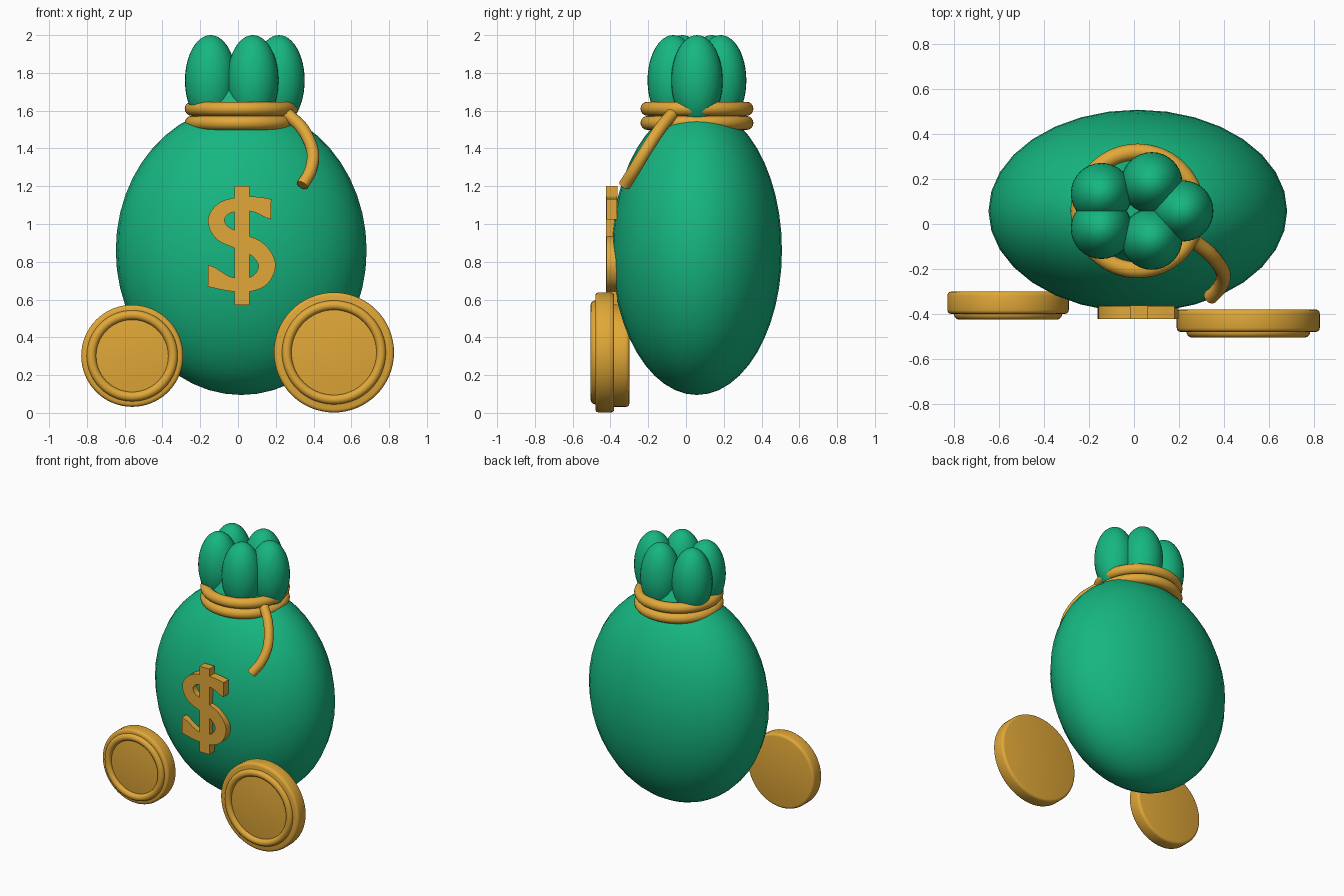
import bpy, bmesh
from math import pi, sin, cos, radians
from mathutils import Vector

if "Cube" in bpy.data.objects:
    bpy.data.objects.remove(bpy.data.objects["Cube"])

CX, CY = 0.017, 0.058          # axis of the bag


def material(name, rgb):
    m = bpy.data.materials.new(name)
    m.diffuse_color = (*rgb, 1)
    m.use_nodes = True
    m.node_tree.nodes["Principled BSDF"].inputs["Base Color"].default_value = m.diffuse_color
    return m


green = material("green_cloth", (0.008, 0.47, 0.22))
gold = material("gold", (0.75, 0.39, 0.04))


def finish(name, mat, angle=40):
    ob = bpy.context.object
    ob.name = ob.data.name = name
    ob.data.materials.clear()
    ob.data.materials.append(mat)
    bpy.ops.object.transform_apply(location=False, rotation=True, scale=True)
    bpy.ops.object.shade_smooth_by_angle(angle=radians(angle))
    return ob


def ellipsoid(name, loc, radii, mat):
    bpy.ops.mesh.primitive_uv_sphere_add(segments=32, ring_count=24, location=loc)
    bpy.context.object.scale = radii
    return finish(name, mat)


def torus(name, loc, major, minor, mat, rot=(0, 0, 0)):
    bpy.ops.mesh.primitive_torus_add(major_segments=64, minor_segments=16, location=loc,
                                     rotation=rot, major_radius=major, minor_radius=minor)
    return finish(name, mat, 60)


def bevel(width):
    ob = bpy.context.object
    mod = ob.modifiers.new("bevel", 'BEVEL')
    mod.width, mod.segments, mod.limit_method = width, 3, 'ANGLE'
    bpy.ops.object.modifier_apply(modifier=mod.name)


def smooth_path(points, steps=6):
    """Catmull-Rom samples through the points (any dimension)."""
    p = [Vector(q) for q in points]
    p = [2 * p[0] - p[1]] + p + [2 * p[-1] - p[-2]]
    out = []
    for a, b, c, d in zip(p, p[1:], p[2:], p[3:]):
        for i in range(steps):
            t = i / steps
            out.append(0.5 * (2 * b + (c - a) * t + (2 * a - 5 * b + 4 * c - d) * t ** 2
                              + (3 * b - a - 3 * c + d) * t ** 3))
    return out + [p[-2]]


# Bag body
ellipsoid("bag_body", (CX, CY, 0.86), (0.664, 0.45, 0.765), green)

# Gathered neck under the ruffle
bpy.ops.mesh.primitive_cone_add(vertices=48, radius1=0.265, radius2=0.155, depth=0.21,
                                location=(CX, CY, 1.655))
finish("bag_neck", green)

# Ruffle of five puffs
for i in range(5):
    a = 2 * pi * i / 5
    ellipsoid(f"ruffle_puff_{i + 1}", (CX + 0.2 * cos(a), CY + 0.132 * sin(a), 1.76),
              (0.136, 0.136, 0.24), green)

# Two loops of cord around the neck
for i, z in enumerate((1.535, 1.61)):
    torus(f"cord_loop_{i + 1}", (CX, CY, z), 0.262, 0.037, gold)

# Hanging cord end
path = smooth_path([(0.265, -0.075, 1.58), (0.345, -0.14, 1.50), (0.395, -0.215, 1.385),
                    (0.385, -0.275, 1.285), (0.34, -0.325, 1.205)])
curve = bpy.data.curves.new("cord_end", 'CURVE')
curve.dimensions = '3D'
curve.bevel_depth, curve.bevel_resolution, curve.use_fill_caps = 0.033, 4, True
spline = curve.splines.new('POLY')
spline.points.add(len(path) - 1)
for pt, co in zip(spline.points, path):
    pt.co = (*co, 1)
ob = bpy.data.objects.new("cord_end", curve)
bpy.context.collection.objects.link(ob)
bpy.context.view_layer.objects.active = ob
bpy.ops.object.select_all(action='DESELECT')
ob.select_set(True)
bpy.ops.object.convert(target='MESH')
finish("cord_end", gold, 50)


# Coins: rounded disc with a raised rim on the front
def coin(name, x, y, z, radius, rim, rim_r):
    bpy.ops.mesh.primitive_cylinder_add(vertices=64, radius=radius, depth=0.1,
                                        location=(x, y, z), rotation=(pi / 2, 0, 0))
    bevel(0.018)
    finish(f"{name}_disc", gold)
    torus(f"{name}_rim", (x, y - 0.05, z), rim, rim_r, gold, (pi / 2, 0, 0))


coin("left_coin", -0.56, -0.35, 0.302, 0.27, 0.216, 0.025)
coin("right_coin", 0.508, -0.43, 0.32, 0.318, 0.25, 0.025)

# Currency emblem: curved band (x, z, half width) and an upright bar
band = smooth_path([(0.176, 1.078, 0.054), (0.10, 1.102, 0.042), (0.02, 1.107, 0.036),
                    (-0.07, 1.085, 0.038), (-0.115, 1.025, 0.043), (-0.085, 0.955, 0.045),
                    (0.01, 0.907, 0.043), (0.10, 0.868, 0.045), (0.153, 0.79, 0.045),
                    (0.125, 0.712, 0.042), (0.05, 0.677, 0.036), (-0.05, 0.684, 0.038),
                    (-0.16, 0.727, 0.058)])
bm = bmesh.new()
rows = []
for i, p in enumerate(band):
    t = band[min(i + 1, len(band) - 1)] - band[max(i - 1, 0)]
    n = Vector((-t.y, t.x)).normalized() * p.z
    if i in (0, len(band) - 1):            # upright cut ends
        n = Vector((0, p.z if n.y > 0 else -p.z))
    rows.append([bm.verts.new((p.x + s * n.x, -0.422, p.y + s * n.y)) for s in (1, -1)])
for (a, b), (c, d) in zip(rows, rows[1:]):
    bm.faces.new((a, b, d, c))
ext = bmesh.ops.extrude_face_region(bm, geom=bm.faces[:], use_keep_orig=True)
bmesh.ops.translate(bm, vec=(0, 0.058, 0),
                    verts=[v for v in ext["geom"] if isinstance(v, bmesh.types.BMVert)])
bmesh.ops.recalc_face_normals(bm, faces=bm.faces[:])
mesh = bpy.data.meshes.new("emblem_band")
bm.to_mesh(mesh)
bm.free()
ob = bpy.data.objects.new("emblem_band", mesh)
bpy.context.collection.objects.link(ob)
bpy.ops.object.select_all(action='DESELECT')
bpy.context.view_layer.objects.active = ob
ob.select_set(True)
finish("emblem_band", gold)

bpy.ops.mesh.primitive_cube_add(size=1, location=(0.022, -0.393, 0.885))
bpy.context.object.scale = (0.08, 0.06, 0.63)
finish("emblem_bar", gold)
